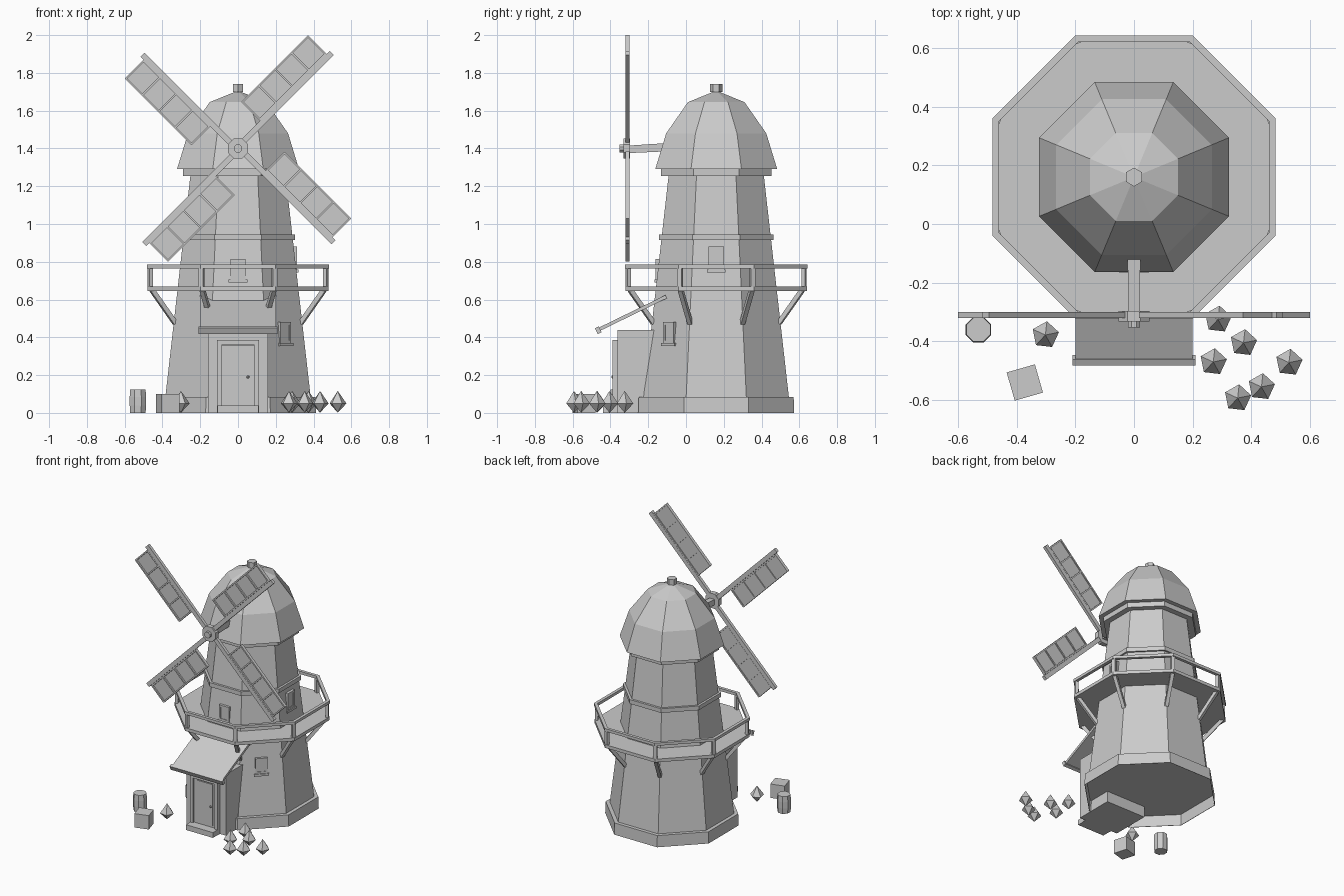
import bpy, bmesh
from math import pi, cos, sin, radians
from mathutils import Vector, Matrix

if "Cube" in bpy.data.objects:
    bpy.data.objects.remove(bpy.data.objects["Cube"])

grey = bpy.data.materials.new("plain grey")
grey.use_nodes = True
grey.diffuse_color = (0.6, 0.6, 0.6, 1)
grey.node_tree.nodes["Principled BSDF"].inputs["Base Color"].default_value = (0.6, 0.6, 0.6, 1)

CY = 0.16            # tower axis
OCT = cos(pi / 8)    # apothem to corner radius


def finish(name, bm):
    bmesh.ops.recalc_face_normals(bm, faces=bm.faces)
    mesh = bpy.data.meshes.new(name)
    bm.to_mesh(mesh)
    bm.free()
    mesh.materials.append(grey)
    obj = bpy.data.objects.new(name, mesh)
    bpy.context.collection.objects.link(obj)
    return obj


def add_box(bm, size, centre, base=Matrix()):
    m = base @ Matrix.Translation(centre) @ Matrix.Diagonal((*size, 1))
    bmesh.ops.create_cube(bm, size=1, matrix=m)


def box(name, size, centre, base=Matrix()):
    bm = bmesh.new()
    add_box(bm, size, centre, base)
    return finish(name, bm)


def lathe(name, profile, base, sides=8, turn=pi / 8, loop=False):
    """Turn (radius, height) points round the local z axis."""
    bm = bmesh.new()
    rings = [[bm.verts.new(base @ Vector((r * cos(a), r * sin(a), z))) for r, z in profile]
             for a in (turn + 2 * pi * i / sides for i in range(sides))]
    count = len(profile)
    for i in range(sides):
        p, q = rings[i], rings[(i + 1) % sides]
        for j in range(count if loop else count - 1):
            k = (j + 1) % count
            bm.faces.new((p[j], q[j], q[k], p[k]))
    if not loop:
        bm.faces.new([ring[0] for ring in rings])
        bm.faces.new([ring[-1] for ring in rings])
    return finish(name, bm)


def oct_lathe(name, profile, loop=False):
    return lathe(name, [(a / OCT, z) for a, z in profile],
                 Matrix.Translation((0, CY, 0)), loop=loop)


def oct_ring(name, inner, outer, z0, z1):
    return oct_lathe(name, [(inner, z0), (outer, z0), (outer, z1), (inner, z1)], True)


def add_bar(bm, a, b, width):
    a, b = Vector(a), Vector(b)
    d = b - a
    base = Matrix.Translation((a + b) / 2) @ d.to_track_quat('Z', 'Y').to_matrix().to_4x4()
    add_box(bm, (width, width, d.length), (0, 0, 0), base)


# Tower body, bands and cap
def wall(z):
    return 0.385 - 0.113 * (z - 0.08)


oct_lathe("plinth", [(0.406, 0.078), (0.41, 0), (0.413, 0), (0.41, 0.083)])
oct_lathe("tower", [(wall(z), z) for z in (0.08, 0.65, 0.93, 1.27)])
oct_lathe("tower_band", [(0.303, 0.915), (0.303, 0.945)])
oct_lathe("cap_collar", [(0.292, 1.255), (0.292, 1.295)])
oct_lathe("cap_roof", [(0.323, 1.29), (0.265, 1.48), (0.15, 1.645), (0.015, 1.70)])
lathe("finial", [(0.022, 1.66), (0.022, 1.70), (0.032, 1.70), (0.032, 1.74)],
      Matrix.Translation((0, CY, 0)), 6, pi / 6)

# Balcony deck, railing, posts and braces
oct_lathe("balcony_deck", [(0.48, 0.645), (0.48, 0.668)])
oct_ring("balcony_rail", 0.46, 0.482, 0.765, 0.785)
posts, braces = bmesh.new(), bmesh.new()
for i in range(8):
    turn = Matrix.Translation((0, CY, 0)) @ Matrix.Rotation(pi / 8 + i * pi / 4, 4, 'Z')
    add_box(posts, (0.02, 0.026, 0.11), (0.465 / OCT, 0, 0.715), turn)
    add_bar(braces, turn @ Vector((0.455 / OCT, 0, 0.65)),
            turn @ Vector((wall(0.48) / OCT - 0.008, 0, 0.475)), 0.024)
finish("balcony_posts", posts)
finish("balcony_braces", braces)


# Windows: frame, pane and sill on a tower face
def window(name, angle, z, height):
    base = (Matrix.Translation((0, CY, 0)) @ Matrix.Rotation(angle, 4, 'Z')
            @ Matrix.Translation((wall(z), 0, z)))
    bm = bmesh.new()
    for s in (-1, 1):
        add_box(bm, (0.024, 0.014, height), (0, s * 0.033, 0), base)
        add_box(bm, (0.024, 0.054, 0.014), (0, 0, s * (height / 2 - 0.007)), base)
    add_box(bm, (0.016, 0.06, height - 0.02), (0, 0, 0), base)
    add_box(bm, (0.036, 0.1, 0.016), (0, 0, -height / 2 - 0.008), base)
    finish(name, bm)


window("front_window", -pi / 2, 0.76, 0.11)
window("left_window", 0, 0.82, 0.12)
window("lower_window", -pi / 4, 0.425, 0.11)

# Porch with sloping roof, door and step
box("porch", (0.315, 0.28, 0.44), (0, -0.223, 0.22))
slope = Matrix.Translation((0, -0.29, 0.525)) @ Matrix.Rotation(radians(26), 4, 'X')
box("porch_roof", (0.4, 0.41, 0.018), (0, 0, 0), slope)
box("porch_roof_trim", (0.42, 0.022, 0.034), (0, -0.195, -0.002), slope)
frame = bmesh.new()
for s in (-1, 1):
    add_box(frame, (0.024, 0.03, 0.385), (s * 0.098, -0.375, 0.193))
add_box(frame, (0.172, 0.03, 0.024), (0, -0.375, 0.373))
finish("door_frame", frame)
box("door", (0.172, 0.016, 0.36), (0, -0.368, 0.18))
box("door_panel", (0.125, 0.008, 0.3), (0, -0.378, 0.2))
box("door_step", (0.215, 0.08, 0.038), (0, -0.4, 0.019))
bm = bmesh.new()
bmesh.ops.create_icosphere(bm, subdivisions=1, radius=0.009,
                           matrix=Matrix.Translation((0.053, -0.388, 0.19)))
finish("door_knob", bm)

# Square tilted shaft, and hub turned along the front axis
tilt = Matrix.Translation((0, 0, 1.412)) @ Matrix.Rotation(pi / 2 + 0.055, 4, 'X')
lathe("wind_shaft", [(0.033, -0.04), (0.028, 0.3)], tilt, 4, pi / 4)
axle = Matrix.Translation((0, 0, 1.4)) @ Matrix.Rotation(pi / 2, 4, 'X')
lathe("hub", [(0.057, 0.297), (0.057, 0.332)], axle)
lathe("hub_nose", [(0.023, 0.33), (0.023, 0.352)], axle)

# Four sails: spar, thin canvas and lattice frame
for i in range(4):
    base = (Matrix.Translation((0, -0.31, 1.4)) @ Matrix.Rotation(-pi / 4 - i * pi / 2, 4, 'Y'))
    bm = bmesh.new()
    add_box(bm, (0.708, 0.022, 0.03), (0.354, 0, 0.006), base)
    add_box(bm, (0.5, 0.004, 0.138), (0.436, 0.002, 0.092), base)
    for z in (0.027, 0.157):
        add_box(bm, (0.5, 0.022, 0.01), (0.436, 0, z), base)
    for k in range(5):
        add_box(bm, (0.01, 0.022, 0.13), (0.191 + k * 0.1225, 0, 0.092), base)
    finish(f"sail_{i + 1}", bm)

# Crate and barrel
crate = Matrix.Translation((-0.372, -0.54, 0)) @ Matrix.Rotation(radians(16), 4, 'Z')
box("crate", (0.1, 0.1, 0.1), (0, 0, 0.05), crate)
lathe("barrel", [(0.044, 0), (0.047, 0.04), (0.047, 0.085), (0.044, 0.125)],
      Matrix.Translation((-0.53, -0.36, 0)))

# Small five-sided shrubs
spots = [(-0.302, -0.378), (0.286, -0.325), (0.373, -0.405), (0.27, -0.47),
         (0.528, -0.472), (0.434, -0.555), (0.353, -0.593)]
for n, (x, y) in enumerate(spots):
    lathe(f"shrub_{n + 1}", [(0.001, 0.002), (0.047, 0.05), (0.001, 0.115)],
          Matrix.Translation((x, y, 0)), 5, 0.2)
